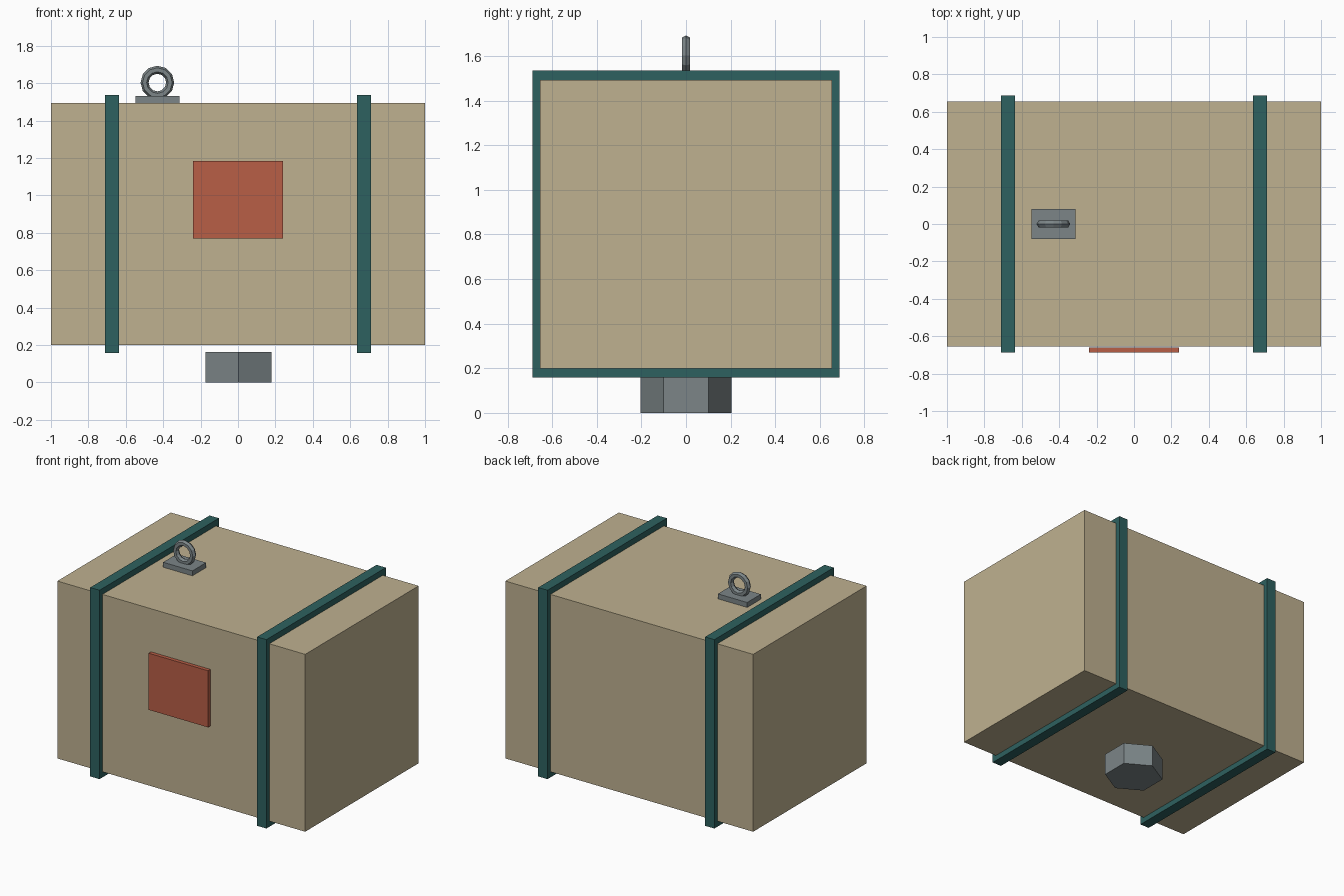
import bpy, bmesh, math
from mathutils import Matrix

if "Cube" in bpy.data.objects:
    bpy.data.objects.remove(bpy.data.objects["Cube"])


def material(name, rgb):
    m = bpy.data.materials.new(name)
    m.diffuse_color = (*rgb, 1)
    m.use_nodes = True
    m.node_tree.nodes["Principled BSDF"].inputs["Base Color"].default_value = m.diffuse_color
    return m


TAN = material("tan_board", (0.52, 0.44, 0.28))
TEAL = material("dark_teal", (0.027, 0.12, 0.115))
RED = material("brick_red", (0.48, 0.112, 0.061))
STEEL = material("grey_steel", (0.20, 0.235, 0.245))


def finish(bm, name, mat):
    bmesh.ops.recalc_face_normals(bm, faces=bm.faces)
    me = bpy.data.meshes.new(name)
    bm.to_mesh(me)
    bm.free()
    me.materials.append(mat)
    ob = bpy.data.objects.new(name, me)
    bpy.context.collection.objects.link(ob)
    return ob


def box(name, lo, hi, mat):
    bm = bmesh.new()
    size = [b - a for a, b in zip(lo, hi)]
    mid = [(a + b) / 2 for a, b in zip(lo, hi)]
    bmesh.ops.create_cube(bm, size=1, matrix=Matrix.Translation(mid) @ Matrix.Diagonal((*size, 1)))
    return finish(bm, name, mat)


def strap(name, x, mat, width=0.075):
    """Rectangular band wrapped around the crate."""
    def rect(px, y, z0, z1):
        return [bm.verts.new((px, a, b)) for a, b in ((-y, z0), (y, z0), (y, z1), (-y, z1))]
    bm = bmesh.new()
    xa, xb = x - width / 2, x + width / 2
    rings = [rect(xa, 0.688, 0.158, 1.536), rect(xb, 0.688, 0.158, 1.536),
             rect(xb, 0.652, 0.20, 1.492), rect(xa, 0.652, 0.20, 1.492)]
    for r in range(4):
        a, b = rings[r], rings[(r + 1) % 4]
        for i in range(4):
            j = (i + 1) % 4
            bm.faces.new((a[i], a[j], b[j], b[i]))
    return finish(bm, name, mat)


# Crate body and front label plate
box("crate_body", (-1, -0.654, 0.199), (1, 0.654, 1.493), TAN)
box("front_label", (-0.24, -0.688, 0.77), (0.24, -0.661, 1.183), RED)

# Pair of straps
strap("left_strap", -0.6735, TEAL)
strap("right_strap", 0.6735, TEAL)

# Hexagonal foot, corners pointing to front and back
bm = bmesh.new()
bmesh.ops.create_cone(bm, cap_ends=True, segments=6, radius1=0.203, radius2=0.203, depth=0.163,
                      matrix=Matrix.Translation((0.002, 0, 0.0815)))
if max(v.co.x for v in bm.verts) > 0.19:
    bmesh.ops.rotate(bm, verts=bm.verts, matrix=Matrix.Rotation(math.radians(30), 3, 'Z'))
finish(bm, "hex_foot", STEEL)

# Lifting eye: base plate and upright ring
box("eye_plate", (-0.549, -0.079, 1.495), (-0.313, 0.079, 1.531), STEEL)
bpy.ops.mesh.primitive_torus_add(major_segments=12, minor_segments=6, major_radius=0.0685,
                                 minor_radius=0.0215, location=(-0.431, 0, 1.603),
                                 rotation=(math.pi / 2, 0, 0))
ring = bpy.context.object
ring.name = "lifting_ring"
ring.data.materials.append(STEEL)
